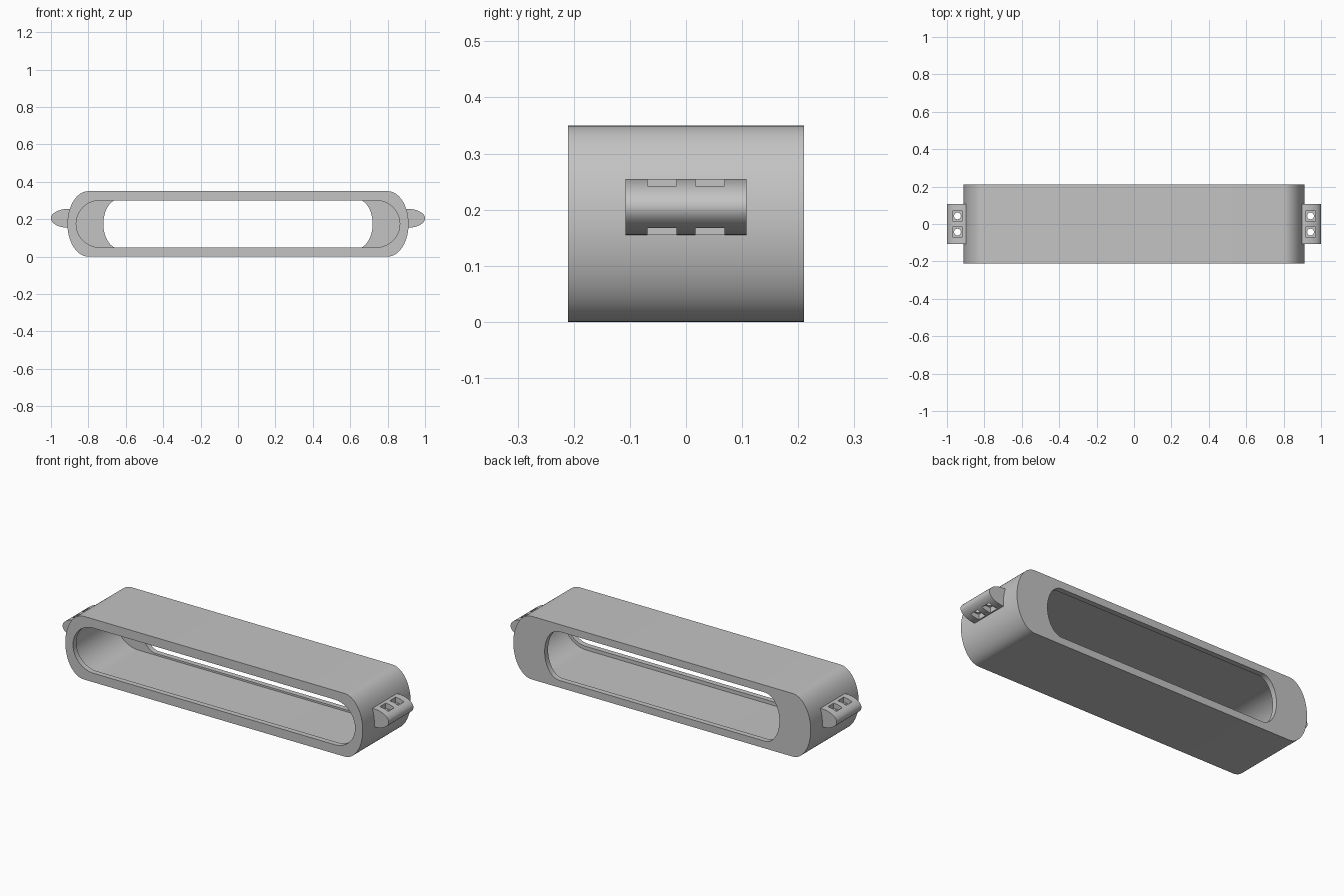
import bpy, bmesh
from math import sin, cos, pi

if "Cube" in bpy.data.objects:
    bpy.data.objects.remove(bpy.data.objects["Cube"], do_unlink=True)

grey = bpy.data.materials.new("plain_grey")
grey.use_nodes = True
colour = (0.55, 0.55, 0.55, 1)
grey.diffuse_color = colour
grey.node_tree.nodes["Principled BSDF"].inputs["Base Color"].default_value = colour


def arc(cx, cz, rx, rz, start, end, steps=32):
    return [(cx + rx * cos(start + (end - start) * i / steps),
             cz + rz * sin(start + (end - start) * i / steps)) for i in range(steps + 1)]


def slot(end_x, rx, rz, cz=0.175):
    """Long outline with straight top and bottom and elliptical ends."""
    c = end_x - rx
    return arc(c, cz, rx, rz, -pi / 2, pi / 2) + arc(-c, cz, rx, rz, pi / 2, 3 * pi / 2)


def prism(name, outline, y0, y1):
    """Extrude an x-z outline along y."""
    bm = bmesh.new()
    face = bm.faces.new([bm.verts.new((x, y0, z)) for x, z in outline])
    grown = bmesh.ops.extrude_face_region(bm, geom=[face])["geom"]
    bmesh.ops.translate(bm, vec=(0, y1 - y0, 0),
                        verts=[v for v in grown if isinstance(v, bmesh.types.BMVert)])
    bmesh.ops.recalc_face_normals(bm, faces=bm.faces)
    mesh = bpy.data.meshes.new(name)
    bm.to_mesh(mesh)
    bm.free()
    mesh.materials.append(grey)
    obj = bpy.data.objects.new(name, mesh)
    bpy.context.collection.objects.link(obj)
    return obj


def activate(obj):
    bpy.ops.object.select_all(action="DESELECT")
    obj.select_set(True)
    bpy.context.view_layer.objects.active = obj


def cut(obj, cutter):
    mod = obj.modifiers.new("cut", "BOOLEAN")
    mod.operation = "DIFFERENCE"
    mod.solver = "EXACT"
    mod.object = cutter
    activate(obj)
    bpy.ops.object.modifier_apply(modifier=mod.name)
    bpy.data.objects.remove(cutter, do_unlink=True)


def smooth(obj):
    activate(obj)
    bpy.ops.object.shade_smooth_by_angle(angle=pi / 6)


# Hollow housing: wide front opening, undercut cavity, narrower back opening
housing = prism("housing", slot(0.912, 0.112, 0.175), -0.21, 0.21)
cut(housing, prism("front_cutter", slot(0.865, 0.125, 0.125), -0.3, 0))
cut(housing, prism("cavity_cutter", slot(0.88, 0.145, 0.145), -0.18, 0.18))
cut(housing, prism("back_cutter", slot(0.72, 0.09, 0.135), 0, 0.3))
smooth(housing)

# End lugs with paired square recesses and round through-holes
LUG_Z = 0.205
for side, name in ((1, "left_lug"), (-1, "right_lug")):
    outline = arc(0.91, LUG_Z, 0.09, 0.05, -pi / 2, pi / 2)
    outline += [(0.89, LUG_Z + 0.05), (0.89, LUG_Z - 0.05)]
    lug = prism(name, [(side * x, z) for x, z in outline], -0.108, 0.108)
    for y in (-0.043, 0.043):
        for level in (-1, 1):
            bpy.ops.mesh.primitive_cube_add(
                size=1, location=(side * 0.944, y, LUG_Z + level * 0.065))
            recess = bpy.context.object
            recess.scale = (0.052, 0.052, 0.09)
            cut(lug, recess)
        bpy.ops.mesh.primitive_cylinder_add(
            vertices=24, radius=0.018, depth=0.3, location=(side * 0.944, y, LUG_Z))
        cut(lug, bpy.context.object)
    # Keep a single material on the cut faces
    lug.data.materials.clear()
    lug.data.materials.append(grey)
    for poly in lug.data.polygons:
        poly.material_index = 0
    smooth(lug)
